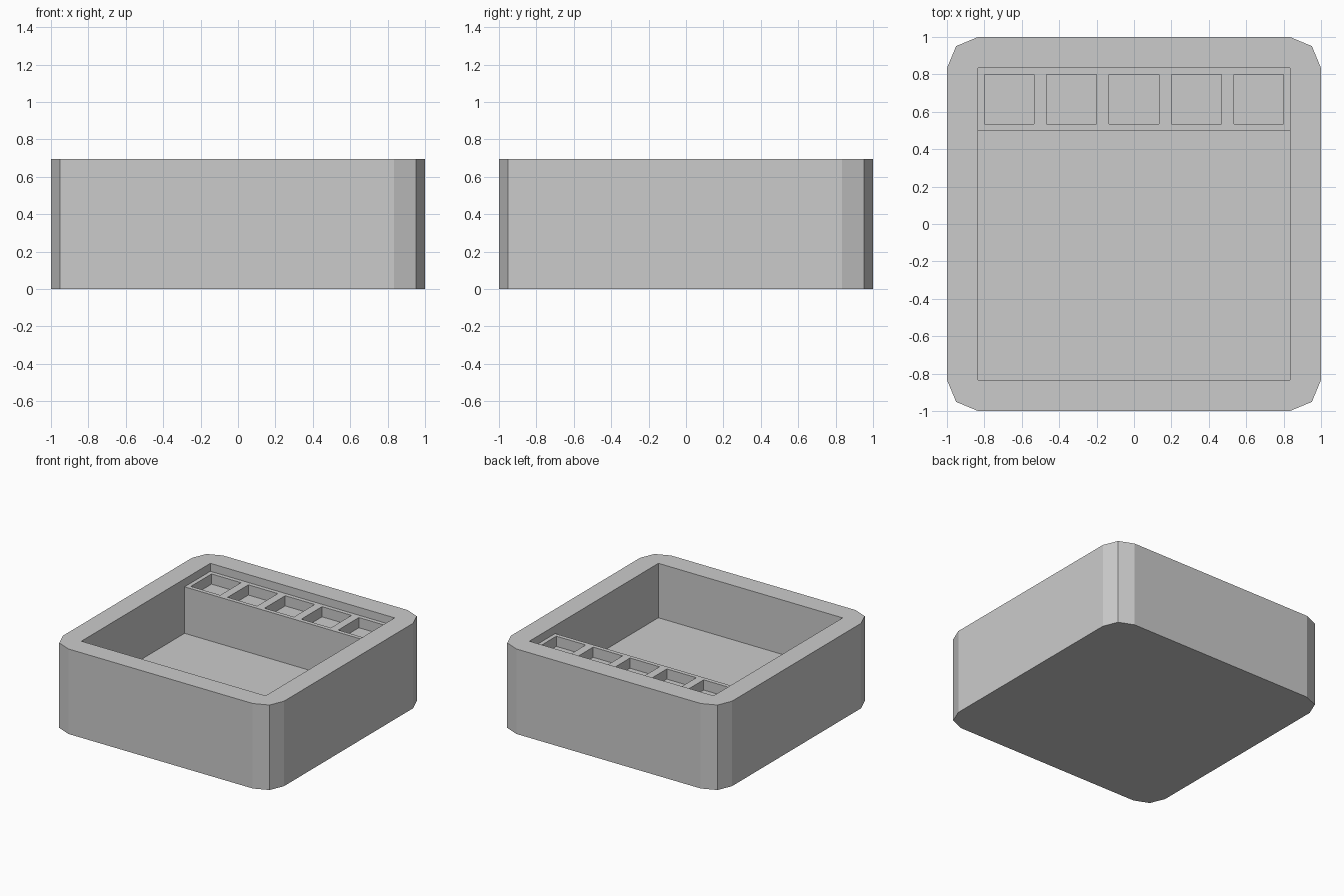
import bpy, bmesh
from math import radians, sin, cos

if "Cube" in bpy.data.objects:
    bpy.data.objects.remove(bpy.data.objects["Cube"])

U = 1 / 6                 # wall thickness and corner radius
H = 0.695                 # overall height
FLOOR, SHELF = 0.25, 0.63
POCKET_FLOOR = SHELF - U / 2
IN = 1 - U                # inner wall position


def prism(bm, points, direction):
    """Extrude a closed outline along a direction."""
    face = bm.faces.new([bm.verts.new(p) for p in points])
    new = bmesh.ops.extrude_face_region(bm, geom=[face])["geom"]
    verts = [v for v in new if isinstance(v, bmesh.types.BMVert)]
    bmesh.ops.translate(bm, verts=verts, vec=direction)


def make(name, bm):
    bmesh.ops.recalc_face_normals(bm, faces=bm.faces)
    me = bpy.data.meshes.new(name)
    bm.to_mesh(me)
    bm.free()
    ob = bpy.data.objects.new(name, me)
    bpy.context.collection.objects.link(ob)
    return ob


def cut(target, cutter):
    cutter.hide_render = True
    mod = target.modifiers.new("cut", 'BOOLEAN')
    mod.operation, mod.solver, mod.object = 'DIFFERENCE', 'EXACT', cutter
    bpy.context.view_layer.objects.active = target
    bpy.ops.object.modifier_apply(modifier=mod.name)
    bpy.data.objects.remove(cutter)


# Outer body: square with two-facet rounded corners
outline = []
for i, (sx, sy) in enumerate([(1, 1), (-1, 1), (-1, -1), (1, -1)]):
    for k in range(3):
        a = radians(90 * i + 45 * k)
        outline.append((sx * IN + U * cos(a), sy * IN + U * sin(a), 0))
bm = bmesh.new()
prism(bm, outline, (0, 0, H))
tray = make("tray_body", bm)

# Main cavity, stepped at the back to leave a shelf
step = [(-IN, FLOOR), (0.5, FLOOR), (0.5, SHELF), (IN, SHELF),
        (IN, H + 0.2), (-IN, H + 0.2)]
bm = bmesh.new()
prism(bm, [(-IN, y, z) for y, z in step], (2 * IN, 0, 0))
cut(tray, make("cavity_cutter", bm))

# Row of five square pockets in the shelf
r = 0.8 * U
bm = bmesh.new()
for i in range(-2, 3):
    cx, cy = i * 2 * U, 4 * U
    square = [(cx + a * r, cy + b * r, POCKET_FLOOR)
              for a, b in ((-1, -1), (1, -1), (1, 1), (-1, 1))]
    prism(bm, square, (0, 0, 0.25))
cut(tray, make("pocket_cutter", bm))
